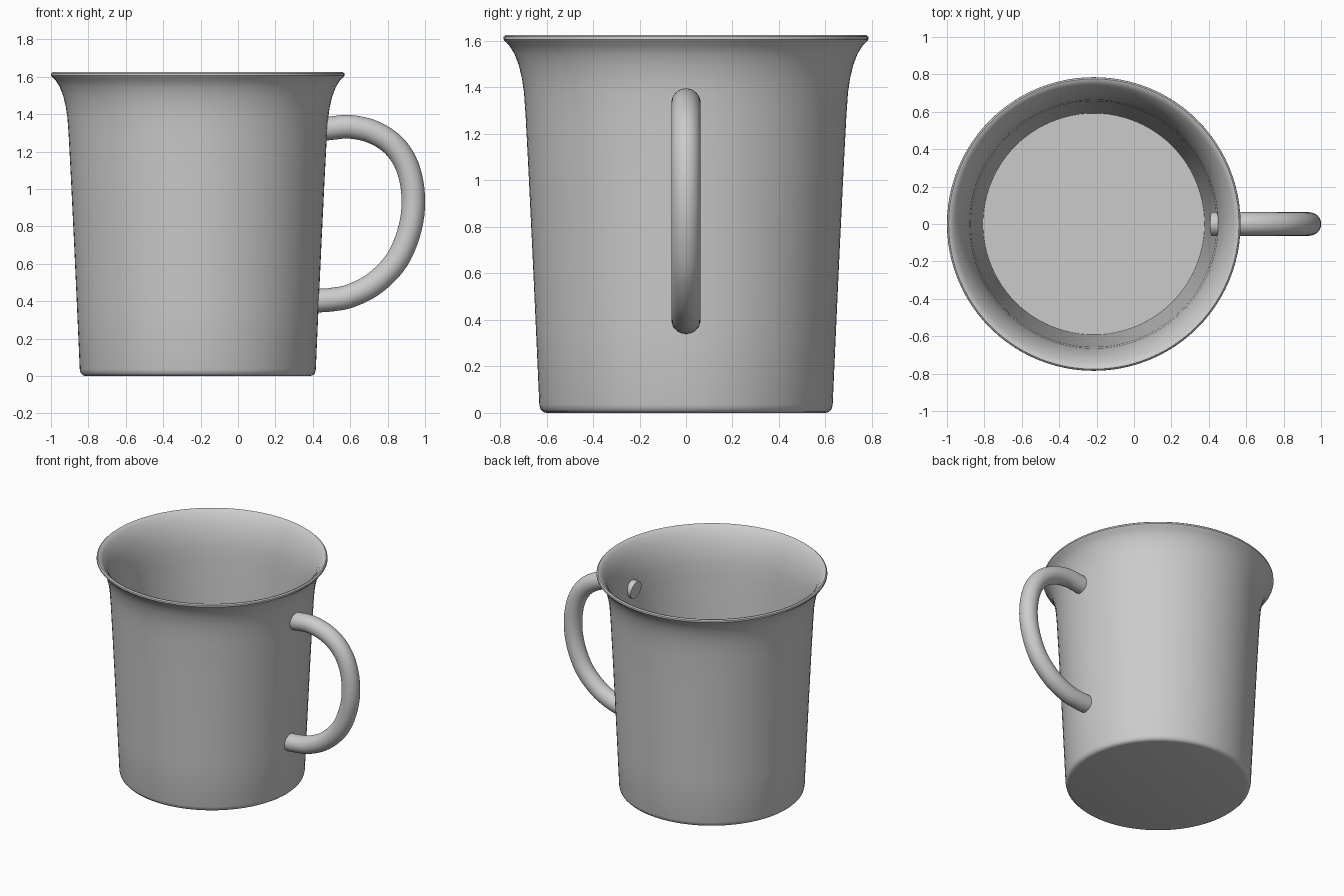
import bpy, bmesh, math
from mathutils import Vector

if "Cube" in bpy.data.objects:
    bpy.data.objects.remove(bpy.data.objects["Cube"])

AXIS_X = -0.215
TUBE_R = 0.063

grey = bpy.data.materials.new("plain grey")
grey.diffuse_color = (0.6, 0.6, 0.6, 1)
grey.use_nodes = True
grey.node_tree.nodes["Principled BSDF"].inputs["Base Color"].default_value = grey.diffuse_color


def finish(bm, name, angle):
    bmesh.ops.recalc_face_normals(bm, faces=bm.faces)
    mesh = bpy.data.meshes.new(name)
    bm.to_mesh(mesh)
    bm.free()
    mesh.materials.append(grey)
    obj = bpy.data.objects.new(name, mesh)
    bpy.context.collection.objects.link(obj)
    bpy.ops.object.select_all(action='DESELECT')
    obj.select_set(True)
    bpy.context.view_layer.objects.active = obj
    bpy.ops.object.shade_smooth_by_angle(angle=math.radians(angle))
    return obj


def bridge(bm, rings):
    for a, b in zip(rings, rings[1:]):
        n = len(a)
        for i in range(n):
            j = (i + 1) % n
            bm.faces.new((a[i], a[j], b[j], b[i]))


# Cup: one closed wall profile (radius, height) turned around the axis
profile = [
    (0.600, 0.0), (0.615, 0.004), (0.626, 0.015), (0.631, 0.035),
    (0.645, 0.35), (0.661, 0.70), (0.678, 1.05), (0.690, 1.28),
    (0.697, 1.38), (0.706, 1.44), (0.719, 1.495), (0.738, 1.545),
    (0.762, 1.583), (0.778, 1.597), (0.785, 1.607), (0.784, 1.618),
    (0.776, 1.625), (0.764, 1.622),
    (0.745, 1.603), (0.716, 1.56), (0.692, 1.50), (0.675, 1.44),
    (0.665, 1.38), (0.657, 1.28), (0.645, 1.05), (0.627, 0.70),
    (0.609, 0.35), (0.592, 0.04),
]
SIDES = 96
bm = bmesh.new()
rings = []
for r, z in profile:
    rings.append([bm.verts.new((AXIS_X + r * math.cos(t), r * math.sin(t), z))
                  for t in (2 * math.pi * i / SIDES for i in range(SIDES))])
bridge(bm, rings)
bm.faces.new(rings[0])     # underside
bm.faces.new(rings[-1])    # inner floor
finish(bm, "cup", 40)

# Handle: round tube along a smooth path in the XZ plane
path = [Vector((x, 0, z)) for x, z in [
    (0.415, 1.315), (0.50, 1.325), (0.60, 1.332), (0.72, 1.305),
    (0.83, 1.235), (0.905, 1.12), (0.937, 0.96), (0.92, 0.79),
    (0.85, 0.62), (0.73, 0.495), (0.60, 0.428), (0.50, 0.408), (0.415, 0.402)]]


def spline(p, steps):
    pts = [2 * p[0] - p[1]] + p + [2 * p[-1] - p[-2]]
    out = []
    for a, b, c, d in zip(pts, pts[1:], pts[2:], pts[3:]):
        for k in range(steps):
            t = k / steps
            out.append(0.5 * (2 * b + (c - a) * t + (2 * a - 5 * b + 4 * c - d) * t ** 2
                              + (3 * b - a - 3 * c + d) * t ** 3))
    return out + [p[-1]]


points = spline(path, 5)
side = Vector((0, 1, 0))
bm = bmesh.new()
rings = []
for i, p in enumerate(points):
    tangent = (points[min(i + 1, len(points) - 1)] - points[max(i - 1, 0)]).normalized()
    up = tangent.cross(side)
    rings.append([bm.verts.new(p + TUBE_R * (math.cos(t) * side + math.sin(t) * up))
                  for t in (2 * math.pi * k / 32 for k in range(32))])
bridge(bm, rings)
bm.faces.new(rings[0])
bm.faces.new(rings[-1])
finish(bm, "handle", 40)
